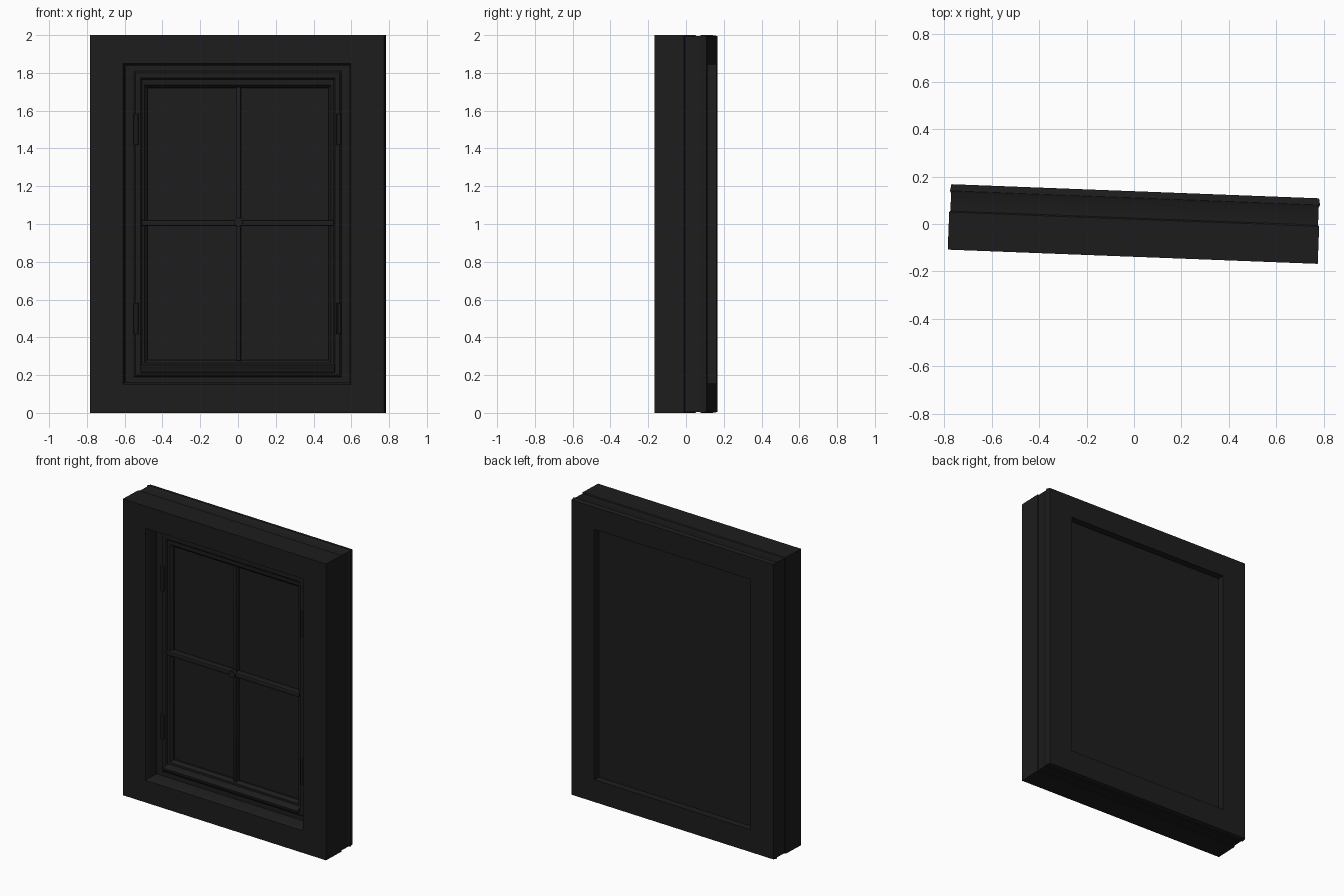
import bpy, bmesh, math
from mathutils import Matrix

cube = bpy.data.objects.get("Cube")
if cube:
    bpy.data.objects.remove(cube, do_unlink=True)

TURN = Matrix.Rotation(math.radians(-2.2), 4, 'Z')
MID = 1.0


def material(name, value):
    mat = bpy.data.materials.new(name)
    mat.use_nodes = True
    colour = (value, value, value, 1)
    mat.diffuse_color = colour
    mat.node_tree.nodes["Principled BSDF"].inputs["Base Color"].default_value = colour
    return mat


BLACK = material("charcoal black", 0.012)


def finish(name, bm):
    bmesh.ops.recalc_face_normals(bm, faces=bm.faces)
    bm.transform(TURN)
    mesh = bpy.data.meshes.new(name)
    bm.to_mesh(mesh)
    bm.free()
    mesh.materials.append(BLACK)
    obj = bpy.data.objects.new(name, mesh)
    bpy.context.collection.objects.link(obj)
    bpy.ops.object.select_all(action='DESELECT')
    obj.select_set(True)
    bpy.context.view_layer.objects.active = obj
    bpy.ops.object.shade_smooth_by_angle(angle=math.radians(30))
    return obj


def ring(name, profile):
    """Sweep a closed profile of (half width, half height, depth) round a rectangle."""
    bm = bmesh.new()
    loops = [[bm.verts.new((sx * hx, y, MID + sz * hz))
              for sx, sz in ((-1, -1), (1, -1), (1, 1), (-1, 1))]
             for hx, hz, y in profile]
    for a, b in zip(loops, loops[1:] + loops[:1]):
        for i in range(4):
            j = (i + 1) % 4
            bm.faces.new((a[i], a[j], b[j], b[i]))
    return finish(name, bm)


def box(name, centre, size, bevel=0.0, tilt=0.0):
    bm = bmesh.new()
    bmesh.ops.create_cube(bm, size=1)
    bm.transform(Matrix.Translation(centre) @ Matrix.Rotation(tilt, 4, 'X')
                 @ Matrix.Diagonal((*size, 1)))
    if bevel:
        bmesh.ops.bevel(bm, geom=bm.edges[:], offset=bevel, segments=2,
                        profile=0.5, affect='EDGES')
    return finish(name, bm)


def rod(name, centre, radius, length, axis):
    bm = bmesh.new()
    bmesh.ops.create_cone(bm, cap_ends=True, segments=12, radius1=radius,
                          radius2=radius, depth=length)
    bm.transform(Matrix.Translation(centre) @ Matrix.Rotation(math.pi / 2 if axis == 'Y' else 0, 4, 'X'))
    return finish(name, bm)


# Outer surround with a shallow side groove and a back lip
ring("outer_surround", [
    (0.78, 1.0, -0.138), (0.78, 1.0, 0.02), (0.775, 0.995, 0.025),
    (0.775, 0.995, 0.10), (0.78, 1.0, 0.11), (0.775, 0.995, 0.138),
    (0.60, 0.845, 0.138), (0.60, 0.845, 0.06),
    (0.595, 0.84, 0.06), (0.595, 0.84, -0.12), (0.605, 0.85, -0.138)])

# Fixed inner frame
ring("inner_frame", [
    (0.597, 0.842, -0.04), (0.55, 0.81, -0.04), (0.55, 0.81, 0.05), (0.597, 0.842, 0.05)])

# Opening sash with a moulded inner edge
ring("sash", [
    (0.552, 0.812, 0.02), (0.552, 0.812, -0.035), (0.54, 0.80, -0.05),
    (0.515, 0.772, -0.05), (0.508, 0.765, -0.042), (0.495, 0.735, -0.038),
    (0.48, 0.72, -0.02), (0.48, 0.72, 0.02)])

# Glass and solid back
box("glass", (0, 0.0, MID), (0.98, 0.016, 1.46))
box("back_panel", (0, 0.076, MID), (1.21, 0.03, 1.70))

# Glazing bars
box("upright_bar", (0.005, -0.022, MID), (0.024, 0.04, 1.45), 0.006)
box("cross_bar", (0, -0.03, 1.005), (1.02, 0.05, 0.032), 0.008)

# Sloping weather sill under the sash
box("weather_sill", (0, -0.055, 0.232), (1.03, 0.05, 0.03), 0.006, math.radians(20))

# Round catch at the bar crossing
rod("catch", (0.005, -0.058, 1.01), 0.024, 0.025, 'Y')

# Hinges on both sides
for side, word in ((-1, "right"), (1, "left")):
    for z, level in ((0.5, "lower"), (1.5, "upper")):
        rod(f"{word}_{level}_hinge", (side * 0.538, -0.055, z), 0.013, 0.165, 'Z')
